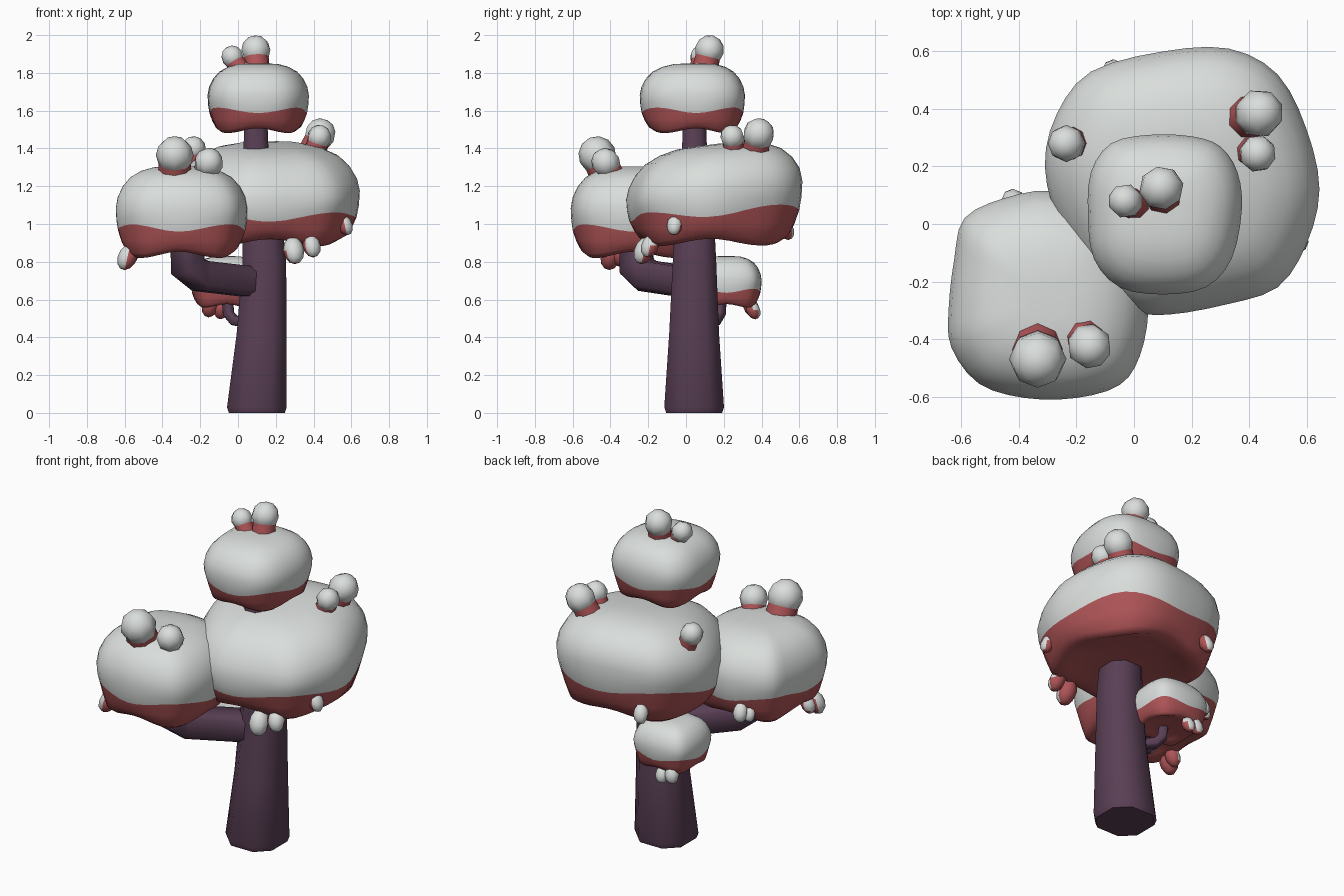
import bpy, bmesh, math
from mathutils import Vector

if "Cube" in bpy.data.objects:
    bpy.data.objects.remove(bpy.data.objects["Cube"])


def material(name, rgb):
    m = bpy.data.materials.new(name)
    m.diffuse_color = (*rgb, 1)
    m.use_nodes = True
    m.node_tree.nodes["Principled BSDF"].inputs["Base Color"].default_value = m.diffuse_color
    return m


SNOW = material("snow_white", (0.70, 0.73, 0.71))
RED = material("foliage_red", (0.43, 0.09, 0.095))
BARK = material("bark_purple", (0.10, 0.05, 0.09))


def finish(bm, name, mats, angle):
    bmesh.ops.recalc_face_normals(bm, faces=bm.faces[:])
    me = bpy.data.meshes.new(name)
    bm.to_mesh(me)
    bm.free()
    for m in mats:
        me.materials.append(m)
    ob = bpy.data.objects.new(name, me)
    bpy.context.collection.objects.link(ob)
    bpy.ops.object.select_all(action='DESELECT')
    ob.select_set(True)
    bpy.context.view_layer.objects.active = ob
    bpy.ops.object.shade_smooth_by_angle(angle=math.radians(angle))
    return ob


def loft(bm, rings):
    """Skin closed rings of equal size, cap both ends, give faces per band."""
    vs = [[bm.verts.new(p) for p in r] for r in rings]
    n = len(vs[0])
    bands = [[bm.faces.new((a[i], a[(i + 1) % n], b[(i + 1) % n], b[i])) for i in range(n)]
             for a, b in zip(vs, vs[1:])]
    return bm.faces.new(vs[0][::-1]), bands, bm.faces.new(vs[-1])


# wood: chamfered square section swept along (x, y, z, half width) points
def limb(name, path, k):
    bm = bmesh.new()
    pts = [Vector(p[:3]) for p in path]
    upright = path[0][2] < 0.1
    flat = pts[-1] - pts[0]
    side = Vector((1, 0, 0)) if upright else Vector((flat.y, -flat.x, 0)).normalized()
    rings = []
    for i, p in enumerate(pts):
        t = (pts[min(i + 1, len(pts) - 1)] - pts[max(i - 1, 0)]).normalized()
        if upright:
            t = Vector((0, 0, 1))
        up = t.cross(side).normalized()
        r = path[i][3]
        sec = [(1, -k), (1, k), (k, 1), (-k, 1), (-1, k), (-1, -k), (-k, -1), (k, -1)]
        rings.append([p + side * (a * r) + up * (b * r) for a, b in sec])
    loft(bm, rings)
    return finish(bm, name, [BARK], 60)


limb("trunk", [(0.10, 0.043, 0, 0.148), (0.10, 0.043, 0.03, 0.158), (0.125, 0.043, 0.42, 0.132),
               (0.14, 0.045, 0.80, 0.115), (0.13, 0.045, 1.0, 0.105), (0.095, 0.045, 1.35, 0.068),
               (0.095, 0.045, 1.56, 0.06)], 0.5)
limb("front_branch", [(0.10, 0.03, 0.69, 0.08), (-0.20, -0.205, 0.725, 0.08),
                      (-0.265, -0.26, 0.775, 0.082), (-0.275, -0.27, 0.90, 0.07)], 0.65)
limb("back_twig", [(0.06, 0.10, 0.475, 0.026), (-0.02, 0.16, 0.49, 0.026),
                   (-0.05, 0.18, 0.525, 0.026), (-0.06, 0.19, 0.65, 0.024)], 0.65)

# canopy profile: (height fraction, width fraction); snow starts at ring SNOW_RING
PROFILE = [(0.09, 0.35), (0.06, 0.62), (0.025, 0.77), (0.065, 0.85), (0.18, 0.91), (0.32, 0.965),
           (0.42, 0.99), (0.54, 1.0), (0.66, 0.97), (0.78, 0.89), (0.88, 0.77), (0.95, 0.60),
           (0.99, 0.40), (1.0, 0.18)]
SNOW_RING = 5


def smooth_outline(pts, sub=3):
    """Closed Catmull-Rom curve through the outline points."""
    p, n, out = [Vector(q) for q in pts], len(pts), []
    for i in range(n):
        a, b, c, d = p[i - 1], p[i], p[(i + 1) % n], p[(i + 2) % n]
        for j in range(sub):
            t = j / sub
            out.append(0.5 * (2 * b + (c - a) * t + (2 * a - 5 * b + 4 * c - d) * t * t
                              + (3 * b - a - 3 * c + d) * t ** 3))
    return out


def canopy(name, outline, z0, z1, tilt=0.0):
    bm = bmesh.new()
    line = smooth_outline(outline)
    c = sum(line, Vector((0, 0))) / len(line)
    rings = []
    for k, (u, s) in enumerate(PROFILE):
        ring = []
        for p in line:
            q = c + (p - c) * s
            wave = math.cos(4 * math.atan2(p.y - c.y, p.x - c.x))
            z = z0 + u * (z1 - z0) + tilt * (q.y - c.y) * min(1, 1.6 * u)
            z -= wave * (z1 - z0) * {2: -0.035, 3: -0.03, 5: 0.04, 4: 0.01, 6: 0.02}.get(k, 0)
            ring.append((q.x, q.y, z))
        rings.append(ring)
    _, bands, top = loft(bm, rings)
    for band in bands[SNOW_RING:]:
        for f in band:
            f.material_index = 1
    top.material_index = 1
    return finish(bm, name, [RED, SNOW], 75)


canopy("main_canopy", [(0.645, 0.12), (0.60, 0.33), (0.50, 0.52), (0.33, 0.61), (0.10, 0.60),
                       (-0.15, 0.53), (-0.27, 0.38), (-0.31, 0.20), (-0.26, 0.0), (-0.14, -0.20),
                       (0.0, -0.30), (0.12, -0.315), (0.32, -0.28), (0.50, -0.22), (0.60, -0.07)],
       0.89, 1.42, 0.12)
canopy("left_canopy", [(0.05, -0.30), (0.03, -0.13), (-0.07, 0.05), (-0.28, 0.115), (-0.45, 0.09),
                       (-0.59, 0.02), (-0.625, -0.12), (-0.645, -0.30), (-0.635, -0.43),
                       (-0.54, -0.555), (-0.38, -0.605), (-0.20, -0.605), (-0.05, -0.56),
                       (0.02, -0.46)], 0.825, 1.305)
canopy("top_canopy", [(0.375, 0.05), (0.36, 0.18), (0.30, 0.27), (0.20, 0.305), (0.05, 0.31),
                      (-0.08, 0.28), (-0.15, 0.18), (-0.16, 0.03), (-0.14, -0.12), (-0.05, -0.22),
                      (0.10, -0.245), (0.25, -0.22), (0.34, -0.12)], 1.485, 1.85)
oval = []
for i in range(12):
    a = math.tau * i / 12
    ca, sa = math.cos(a), math.sin(a)
    oval.append((-0.06 + 0.19 * math.copysign(abs(ca) ** 0.65, ca),
                 0.215 + 0.185 * math.copysign(abs(sa) ** 0.65, sa)))
canopy("small_back_canopy", oval, 0.56, 0.83)


# snow-capped buds on top: white ball with a red stub leaning into the canopy
def bud(name, centre, r, lean):
    c, d = Vector(centre), Vector(lean).normalized()
    rot = d.to_track_quat('Z', 'Y').to_matrix().to_4x4()
    bm = bmesh.new()
    bmesh.ops.create_uvsphere(bm, u_segments=8, v_segments=6, radius=r)
    bmesh.ops.transform(bm, matrix=rot, verts=bm.verts[:])
    bmesh.ops.translate(bm, vec=c, verts=bm.verts[:])
    finish(bm, name + "_snow", [SNOW], 60)
    bm = bmesh.new()
    bmesh.ops.create_cone(bm, cap_ends=True, segments=8, radius1=r * 0.85, radius2=r * 0.9,
                          depth=r * 1.1)
    bmesh.ops.translate(bm, vec=(0, 0, r * 0.9), verts=bm.verts[:])
    bmesh.ops.transform(bm, matrix=rot, verts=bm.verts[:])
    bmesh.ops.translate(bm, vec=c, verts=bm.verts[:])
    finish(bm, name + "_stub", [RED], 60)


for i, b in enumerate([((0.095, 0.125, 1.922), 0.078, (0.05, -0.25, -1)),
                       ((-0.03, 0.08, 1.885), 0.06, (0.6, -0.2, -1)),
                       ((0.435, 0.385, 1.475), 0.085, (-0.5, -0.2, -1)),
                       ((0.43, 0.245, 1.46), 0.065, (-0.35, 0.1, -1)),
                       ((-0.235, 0.28, 1.40), 0.065, (0.45, 0, -1)),
                       ((-0.335, -0.47, 1.365), 0.10, (0, 0.45, -1)),
                       ((-0.155, -0.425, 1.325), 0.078, (-0.3, 0.5, -1))]):
    bud(f"top_bud_{i + 1}", *b)


# hanging buds under the rims: red, with snow on the outward side
def drop(name, centre, r, out):
    o = Vector((*out, 0.25)).normalized()
    bm = bmesh.new()
    bmesh.ops.create_uvsphere(bm, u_segments=8, v_segments=6, radius=r)
    for f in bm.faces:
        f.material_index = int(f.calc_center_median().dot(o) > r * 0.1)
    for v in bm.verts:
        v.co.z *= 1.3
        v.co += Vector(centre) + Vector((*out, 0)) * (-0.25 * v.co.z)
    finish(bm, name, [RED, SNOW], 70)


for i, d in enumerate([((-0.585, -0.40, 0.825), 0.053, (-0.9, -0.4)),
                       ((-0.57, -0.35, 0.83), 0.043, (-1, 0)),
                       ((0.295, -0.22, 0.86), 0.056, (0.3, -0.9)),
                       ((0.39, -0.19, 0.885), 0.048, (0.5, -0.8)),
                       ((0.565, -0.06, 0.995), 0.042, (0.9, -0.3)),
                       ((-0.07, 0.53, 0.97), 0.042, (-0.5, 0.85)),
                       ((-0.42, 0.08, 0.90), 0.042, (-0.3, 0.9)),
                       ((-0.46, 0.05, 0.89), 0.033, (-0.4, 0.9)),
                       ((-0.15, 0.345, 0.56), 0.042, (-0.4, 0.9)),
                       ((-0.09, 0.355, 0.545), 0.038, (-0.2, 0.95))]):
    drop(f"hanging_bud_{i + 1}", *d)
